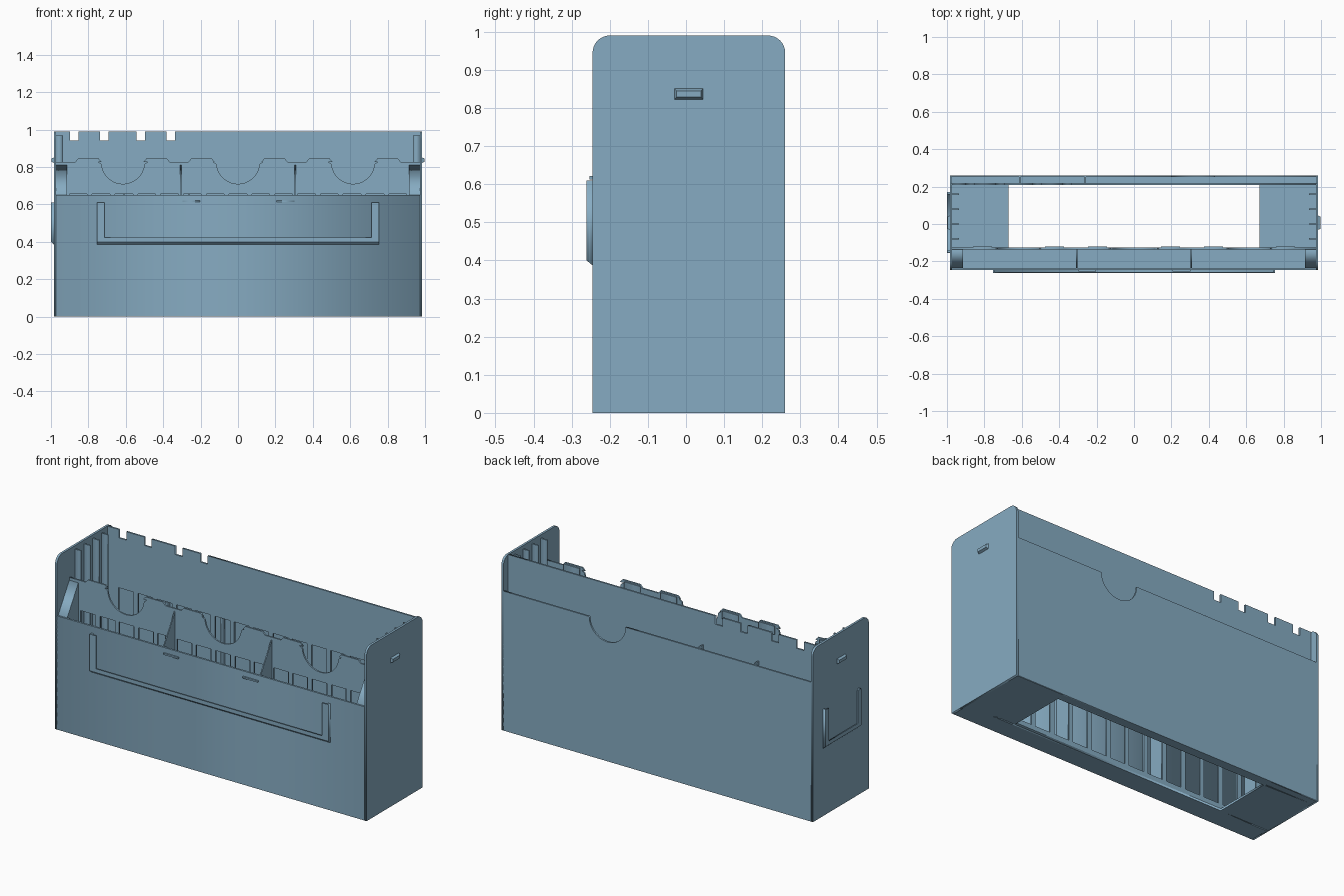
import bpy, bmesh, math
from mathutils import Vector

if "Cube" in bpy.data.objects:
    bpy.data.objects.remove(bpy.data.objects["Cube"])

mat = bpy.data.materials.new("dusty_blue")
mat.diffuse_color = (0.24, 0.41, 0.54, 1)
mat.use_nodes = True
mat.node_tree.nodes["Principled BSDF"].inputs["Base Color"].default_value = mat.diffuse_color


def finish(name, bm):
    bmesh.ops.remove_doubles(bm, verts=bm.verts, dist=1e-5)
    bmesh.ops.recalc_face_normals(bm, faces=bm.faces)
    me = bpy.data.meshes.new(name)
    bm.to_mesh(me)
    bm.free()
    me.materials.append(mat)
    ob = bpy.data.objects.new(name, me)
    bpy.context.collection.objects.link(ob)
    return ob


def plate(name, loops, axis, a, b):
    """Flat panel with holes: filled outlines given thickness from a to b along axis."""
    cu = bpy.data.curves.new(name, 'CURVE')
    cu.dimensions = '2D'
    cu.fill_mode = 'BOTH'
    cu.extrude = (b - a) / 2
    for loop in loops:
        sp = cu.splines.new('POLY')
        sp.points.add(len(loop) - 1)
        for p, (u, v) in zip(sp.points, loop):
            p.co = (u, v, 0, 1)
        sp.use_cyclic_u = True
    tmp = bpy.data.objects.new(name + "_outline", cu)
    bpy.context.collection.objects.link(tmp)
    bpy.context.view_layer.update()
    me = bpy.data.meshes.new_from_object(tmp.evaluated_get(bpy.context.evaluated_depsgraph_get()))
    bpy.data.objects.remove(tmp)
    bm = bmesh.new()
    bm.from_mesh(me)
    bpy.data.meshes.remove(me)
    mid = (a + b) / 2
    for v in bm.verts:
        u, w, t = v.co
        t += mid
        v.co = {'x': Vector((t, u, w)), 'y': Vector((u, t, w)), 'z': Vector((u, w, t))}[axis]
    return finish(name, bm)


def rect(u0, u1, v0, v1):
    return [(u0, v0), (u1, v0), (u1, v1), (u0, v1)]


def box(name, x0, x1, y0, y1, z0, z1):
    return plate(name, [rect(x0, x1, y0, y1)], 'z', z0, z1)


def arc(cu, cv, r, a0, a1, n):
    return [(cu + r * math.cos(math.radians(a0 + (a1 - a0) * i / n)),
             cv + r * math.sin(math.radians(a0 + (a1 - a0) * i / n))) for i in range(n + 1)]


# Side panels with rounded top corners
side = [(-0.245, 0), (0.26, 0)] + arc(0.215, 0.945, 0.045, 0, 90, 8) + arc(-0.2, 0.945, 0.045, 90, 180, 8)
for s, label in ((-1, "left"), (1, "right")):
    a, b = sorted((s * 0.985, s * 0.972))
    plate(label + "_side_panel", [side], 'x', a, b)

# Floor with opening, front wall
plate("floor", [rect(-0.975, 0.975, -0.24, 0.255), rect(-0.67, 0.67, -0.125, 0.208)], 'z', 0, 0.012)
box("front_wall", -0.975, 0.975, -0.245, -0.234, 0, 0.65)

# Row of ventilation windows shared by both inner walls
windows = [rect(-0.0475 + 0.122 * i, 0.0475 + 0.122 * i, 0.04, 0.657) for i in range(-7, 8)]

# Middle wall with tabs and half-round finger cutouts
top = []
for kind, c in (("tab", 0.8), ("cut", 0.615), ("tab", 0.435), ("tab", 0.195), ("cut", 0),
                ("tab", -0.195), ("tab", -0.435), ("cut", -0.615), ("tab", -0.8)):
    if kind == "tab":
        top += [(c + 0.07, 0.828), (c + 0.055, 0.845), (c - 0.055, 0.845), (c - 0.07, 0.828)]
    else:
        top += [(c + 0.135, 0.828), (c + 0.12, 0.82)] + arc(c, 0.825, 0.115, -5, -175, 24)
        top += [(c - 0.12, 0.82), (c - 0.135, 0.828)]
wall = [(-0.975, 0), (0.975, 0), (0.975, 0.828)] + top + [(-0.975, 0.828)]
plate("middle_wall", [wall] + windows, 'y', -0.135, -0.126)
for c in (0.81, 0.425, 0.195, -0.195, -0.425, -0.81):
    box("tab_pad", c - 0.05, c + 0.05, -0.127, -0.12, 0.79, 0.838)

# Tall rear inner wall with notches in its top edge
notched = [(-0.975, 0), (0.975, 0), (0.975, 0.99)]
for c in (-0.36, -0.52, -0.715, -0.875):
    notched += [(c + 0.023, 0.99), (c + 0.023, 0.942), (c - 0.023, 0.942), (c - 0.023, 0.99)]
notched.append((-0.975, 0.99))
plate("rear_inner_wall", [notched] + windows, 'y', 0.208, 0.218)

# Rear outer wall with a finger cutout, and spacers in the rear slot
outer = [(-0.975, 0), (0.975, 0), (0.975, 0.797)] + arc(0.315, 0.797, 0.115, 0, -180, 24) + [(-0.975, 0.797)]
plate("rear_outer_wall", [outer], 'y', 0.25, 0.26)
for c in (-0.61, -0.26):
    box("rear_spacer", c - 0.004, c + 0.004, 0.217, 0.251, 0.012, 0.805)

# Sloped pocket dividers and end blocks
gusset = [(-0.236, 0.012), (-0.13, 0.012), (-0.13, 0.82), (-0.236, 0.65)]
for s in (-1, 1):
    plate("pocket_divider", [gusset], 'x', s * 0.306 - 0.003, s * 0.306 + 0.003)
    a, b = sorted((s * 0.915, s * 0.975))
    plate("pocket_end_block", [gusset], 'x', a, b)
    # Upright guide ribs inside the ends
    a, b = sorted((s * 0.935, s * 0.975))
    for y in (-0.08, 0.0, 0.08, 0.16):
        box("guide_rib", a, b, y - 0.004, y + 0.004, 0.012, 0.97)


def label_holder(name, half, lip, place):
    """U-shaped holder: chamfered rim plus an overhanging lip; place maps (u, depth, z)."""
    def u_shape(w, z):
        return [(-half, 0.39), (half, 0.39), (half, 0.61), (half - w, 0.61), (half - w, z),
                (w - half, z), (w - half, 0.61), (-half, 0.61)]
    for part, w, z, d0, d1 in (("rim", 0.012, 0.402, -0.001, 0.011), ("lip", lip, 0.422, 0.011, 0.016)):
        ob = plate(name + "_" + part, [u_shape(w, z)], 'y', d0, d1)
        for v in ob.data.vertices:
            u, d, zz = v.co
            if zz < 0.391:
                zz += max(d, 0) * 0.9 - 0.004
            v.co = place(u, d, zz)
        bm = bmesh.new()
        bm.from_mesh(ob.data)
        bmesh.ops.recalc_face_normals(bm, faces=bm.faces)
        bm.to_mesh(ob.data)
        bm.free()


label_holder("front_label_holder", 0.755, 0.04, lambda u, d, z: (u, -0.245 - d, z))
label_holder("side_label_holder", 0.162, 0.03, lambda u, d, z: (-0.985 - d, u + 0.008, z))

# Small stops above the front holder
for c in (-0.25, 0.253):
    box("label_stop", c - 0.048, c + 0.048, -0.253, -0.244, 0.612, 0.621)

# Tapered side catches
for s in (-1, 1):
    bm = bmesh.new()
    rings = []
    for d, m in ((0.984, 0), (0.998, 0.006)):
        rings.append([bm.verts.new((s * d, y, z)) for y, z in
                      rect(-0.031 + m, 0.045 - m, 0.822 + m, 0.851 - m)])
    for r in rings:
        bm.faces.new(r)
    for i in range(4):
        j = (i + 1) % 4
        bm.faces.new((rings[0][i], rings[0][j], rings[1][j], rings[1][i]))
    finish("side_catch", bm)
